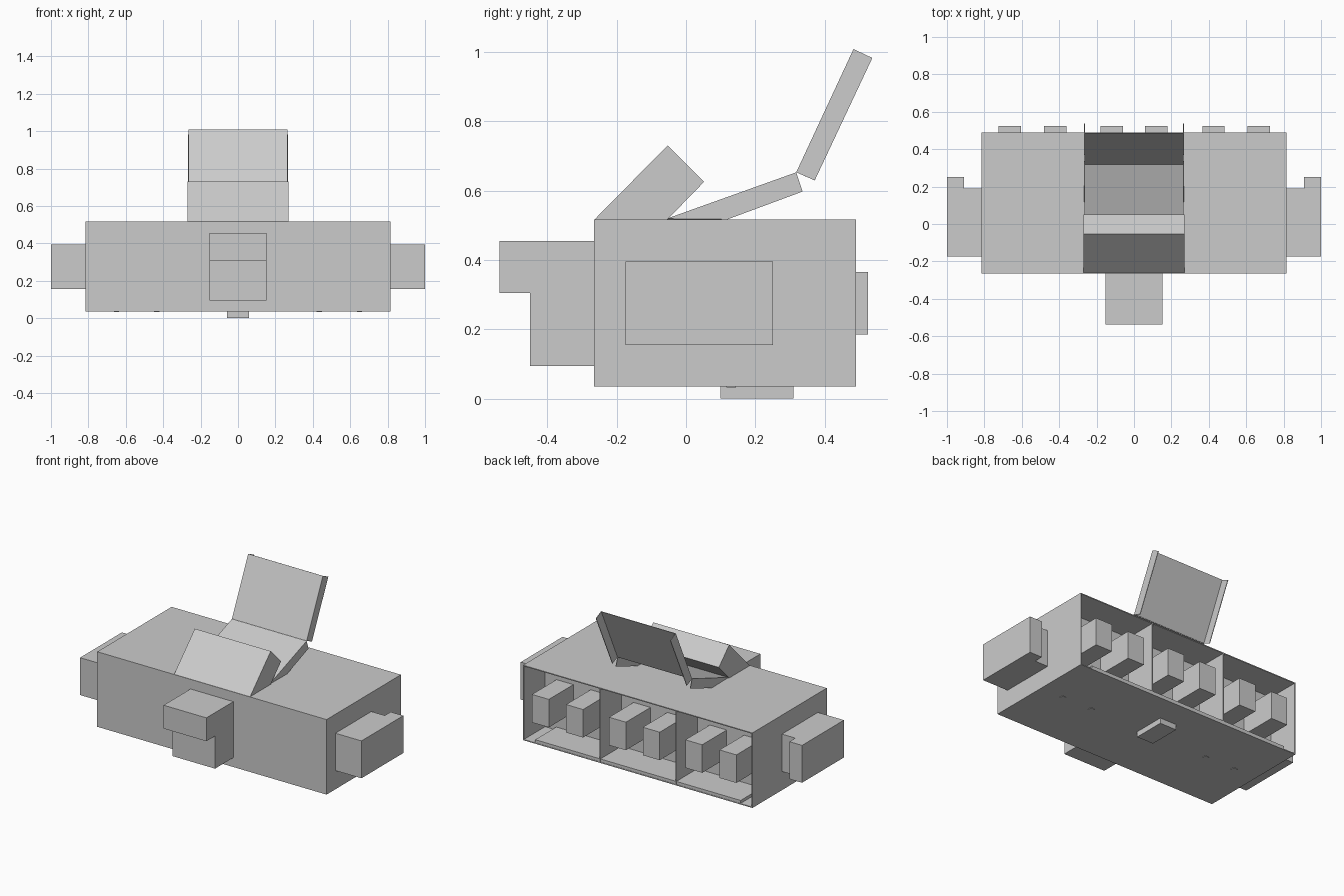
import bpy, bmesh

if "Cube" in bpy.data.objects:
    bpy.data.objects.remove(bpy.data.objects["Cube"])


def finish(name, bm):
    bmesh.ops.recalc_face_normals(bm, faces=bm.faces[:])
    me = bpy.data.meshes.new(name)
    bm.to_mesh(me)
    bm.free()
    ob = bpy.data.objects.new(name, me)
    bpy.context.collection.objects.link(ob)
    return ob


def prism(name, profile, a, b, place):
    """Extrude a 2D profile from a to b; place(u, v, w) gives the 3D point."""
    bm = bmesh.new()
    lo = [bm.verts.new(place(u, v, a)) for u, v in profile]
    hi = [bm.verts.new(place(u, v, b)) for u, v in profile]
    bm.faces.new(lo)
    bm.faces.new(hi)
    n = len(profile)
    for i in range(n):
        j = (i + 1) % n
        bm.faces.new((lo[i], lo[j], hi[j], hi[i]))
    return finish(name, bm)


def box(name, x0, x1, y0, y1, z0, z1):
    return prism(name, [(x0, y0), (x1, y0), (x1, y1), (x0, y1)], z0, z1,
                 lambda u, v, w: (u, v, w))


def side_prism(name, profile, half):
    return prism(name, profile, -half, half, lambda u, v, w: (w, u, v))


def channel(name, profile, half):
    """Thin sheet along the first profile edge with a flange at each side."""
    bm = bmesh.new()
    l = [bm.verts.new((-half, y, z)) for y, z in profile]
    r = [bm.verts.new((half, y, z)) for y, z in profile]
    bm.faces.new(l)
    bm.faces.new(r[::-1])
    bm.faces.new((l[1], l[0], r[0], r[1]))
    ob = finish(name, bm)
    mod = ob.modifiers.new("thickness", 'SOLIDIFY')
    mod.thickness = 0.004
    mod.offset = 0
    return ob


# Housing: solid front with three open bays at the back
X, Y0, YW, Y1, Z0, Z1, T = 0.815, -0.265, 0.275, 0.49, 0.035, 0.517, 0.006
box("housing_core", -X, X, Y0, YW, Z0, Z1)
box("housing_roof", -X, X, YW, Y1, Z1 - T, Z1)
box("housing_floor", -X, X, YW, Y1, Z0, Z0 + T)
box("floor_plate", -0.73, 0.73, YW, Y1 - 0.002, Z0 + T, Z0 + 0.025)
for name, x in (("left_wall", -X + T / 2), ("left_divider", -0.27),
                ("right_divider", 0.27), ("right_wall", X - T / 2)):
    box(name, x - T / 2, x + T / 2, YW, Y1, Z0 + T, Z1 - T)

# Six blocks in the bays
for i, x in enumerate((-0.665, -0.422, -0.12, 0.12, 0.425, 0.668)):
    box(f"bay_block_{i + 1}", x - 0.06, x + 0.06, YW, 0.524, 0.185, 0.365)

# Side lugs, mirrored
lug = [(0.815, -0.175), (1.0, -0.175), (1.0, 0.25), (0.91, 0.25),
       (0.91, 0.19), (0.815, 0.19)]
for side, s in (("left", -1), ("right", 1)):
    prism(f"{side}_lug", [(s * x, y) for x, y in lug], 0.155, 0.395,
          lambda u, v, w: (u, v, w))

# Front stepped latch
side_prism("front_latch", [(-0.265, 0.095), (-0.45, 0.095), (-0.45, 0.305),
                           (-0.538, 0.305), (-0.538, 0.455), (-0.265, 0.455)], 0.152)

# Top wedge and hinged flap
side_prism("top_wedge", [(-0.265, 0.515), (-0.053, 0.73), (0.052, 0.625),
                         (-0.055, 0.515)], 0.27)
channel("lower_flap", [(-0.055, 0.517), (0.318, 0.651), (0.336, 0.597),
                       (0.12, 0.517)], 0.264)
channel("upper_flap", [(0.319, 0.652), (0.484, 1.007), (0.537, 0.982),
                       (0.371, 0.629)], 0.264)

# Foot and small studs underneath
box("foot", -0.06, 0.06, 0.1, 0.31, 0, Z0)
for i, x in enumerate((-0.65, -0.435, 0.435, 0.65)):
    box(f"stud_{i + 1}", x - 0.014, x + 0.014, 0.116, 0.144, Z0 - 0.003, Z0)
